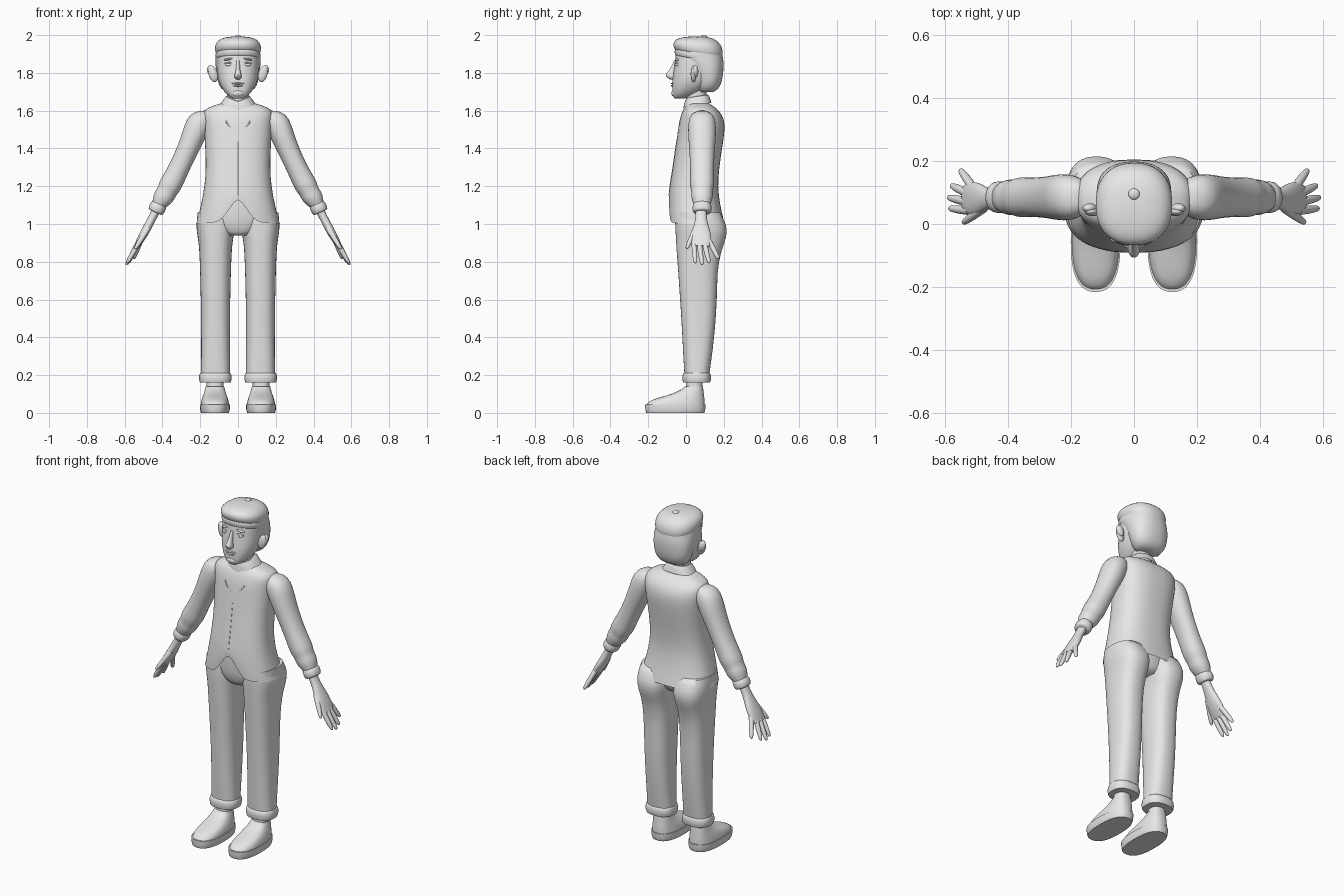
import bpy
import bmesh
from math import cos, sin, pi, copysign
from mathutils import Vector, Matrix

cube = bpy.data.objects.get("Cube")
if cube:
    bpy.data.objects.remove(cube, do_unlink=True)

grey = bpy.data.materials.new("plain grey")
grey.use_nodes = True
grey.diffuse_color = (0.8, 0.8, 0.8, 1)
grey.node_tree.nodes["Principled BSDF"].inputs["Base Color"].default_value = grey.diffuse_color


def finish(name, bm, pair=False, smooth_levels=1):
    """Turn a bmesh into a smooth shaded object, optionally mirrored to both sides."""
    bmesh.ops.recalc_face_normals(bm, faces=bm.faces)
    mesh = bpy.data.meshes.new(name)
    bm.to_mesh(mesh)
    bm.free()
    mesh.shade_smooth()
    mesh.set_sharp_from_angle(angle=1.1)
    mesh.materials.append(grey)
    obj = bpy.data.objects.new(name, mesh)
    bpy.context.collection.objects.link(obj)
    if pair:
        obj.modifiers.new("both sides", "MIRROR").use_mirror_merge = False
    if smooth_levels:
        subdivision = obj.modifiers.new("smooth", "SUBSURF")
        subdivision.levels = subdivision.render_levels = smooth_levels
    return obj


def oval(center, across, along, sides, power):
    """Superellipse ring; it starts at the -along side."""
    ring = []
    for i in range(sides):
        a = 2 * pi * i / sides
        u = copysign(abs(sin(a)) ** (2 / power), sin(a))
        v = -copysign(abs(cos(a)) ** (2 / power), cos(a))
        ring.append(center + across * u + along * v)
    return ring


def add_skin(bm, rings, capped=True):
    """Bridge rings with quads and close the ends with crisp caps."""
    crease = bm.edges.layers.float.get("crease_edge") or bm.edges.layers.float.new("crease_edge")
    loops = [[bm.verts.new(p) for p in ring] for ring in rings]
    n = len(loops[0])
    for low, high in zip(loops, loops[1:]):
        for i in range(n):
            j = (i + 1) % n
            bm.faces.new((low[i], low[j], high[j], high[i]))
    if capped:
        for loop in (loops[0], loops[-1]):
            for edge in bm.faces.new(loop).edges:
                edge[crease] = 1


def loft(name, rows, x=0, pair=False, capped=True, power=2.3, sides=24, shape=None):
    """Upright part; each row is height, half width, front, back."""
    bm = bmesh.new()
    rings = []
    for z, width, front, back in rows:
        center = Vector((x, (front + back) / 2, z))
        ring = oval(center, Vector((width, 0, 0)), Vector((0, (back - front) / 2, 0)), sides, power)
        rings.append([shape(p) for p in ring] if shape else ring)
    add_skin(bm, rings, capped)
    return finish(name, bm, pair)


def limb(name, rows, y=0.085):
    """Sloping arm part; each row is x, z, half thickness, half depth."""
    bm = bmesh.new()
    outward = Vector((0.9, 0, 0.42))
    add_skin(bm, [oval(Vector((x, y, z)), outward * thick, Vector((0, deep, 0)), 16, 2.2)
                  for x, z, thick, deep in rows])
    return finish(name, bm, True)


def ellipsoid(name, center, size, pair=False, turn=0):
    bm = bmesh.new()
    place = Matrix.Translation(center) @ Matrix.Rotation(turn, 4, "Y") @ Matrix.Diagonal((*size, 1))
    bmesh.ops.create_uvsphere(bm, u_segments=20, v_segments=12, radius=1, matrix=place)
    return finish(name, bm, pair, 0)


def seam(name, points, radius):
    curve = bpy.data.curves.new(name, "CURVE")
    curve.dimensions = "3D"
    curve.bevel_depth = radius
    curve.bevel_resolution = 2
    spline = curve.splines.new("POLY")
    spline.points.add(len(points) - 1)
    for point, place in zip(spline.points, points):
        point.co = (*place, 1)
    curve.materials.append(grey)
    bpy.context.collection.objects.link(bpy.data.objects.new(name, curve))


# Shoes, soles and ankles
loft("shoe_soles", [(0, .074, -.212, .098), (.015, .08, -.217, .104), (.045, .08, -.218, .105)],
     x=.122, pair=True, power=2.5)
loft("shoe_uppers", [(.04, .076, -.212, .1), (.062, .073, -.2, .1), (.08, .068, -.15, .098),
                     (.1, .06, -.075, .095), (.125, .052, -.02, .092), (.14, .049, -.008, .09)],
     x=.122, pair=True, power=2.5)
loft("ankles", [(.1, .045, .0, .088), (.15, .045, .0, .088), (.25, .045, .01, .09)], x=.122, pair=True)

# Trousers
loft("trouser_legs", [(.19, .078, -.008, .122), (.3, .076, -.015, .138), (.45, .077, -.022, .155),
                      (.6, .078, -.032, .165), (.75, .082, -.042, .166), (.85, .086, -.05, .185),
                      (.9, .09, -.053, .205), (.95, .099, -.056, .219), (1, .103, -.058, .215),
                      (1.06, .095, -.055, .18)], x=.119, pair=True, power=2.5)
loft("trouser_hems", [(.16, .082, -.016, .128), (.175, .087, -.02, .133), (.2, .087, -.02, .133),
                      (.212, .081, -.012, .126)], x=.12, pair=True, power=2.5)
loft("trouser_seat", [(.94, .07, -.035, .14), (.98, .17, -.06, .175), (1.08, .17, -.066, .165),
                      (1.18, .15, -.06, .15)])


# Jacket, cut away at the front of the hem
def cutaway(p):
    if p.y < 0 and p.z < 1.2:
        rise = max(0, 1 - abs(p.x) / .11) ** 1.4
        p.z += (.13 * rise + .02 * (1 - abs(p.x) / .22)) * (1.2 - p.z) / .2
    return p


loft("jacket_body", [(1, .222, -.09, .205), (1.04, .211, -.092, .195), (1.1, .196, -.091, .181),
                     (1.2, .176, -.086, .167), (1.3, .17, -.07, .176), (1.4, .173, -.056, .191),
                     (1.5, .18, -.042, .207), (1.56, .187, -.033, .202), (1.6, .185, -.018, .175),
                     (1.62, .15, -.005, .15), (1.637, .1, .01, .125), (1.645, .06, .02, .11)],
     capped=False, power=2.5, sides=48, shape=cutaway)
seam("jacket_front_seam", [(0, -.041, 1.48), (0, -.055, 1.4), (0, -.069, 1.3), (0, -.085, 1.2),
                           (0, -.09, 1.15)], .0025)
for side, label in ((1, "left"), (-1, "right")):
    seam(label + "_lapel_edge", [(side * .065, -.03, 1.545), (side * .045, -.035, 1.515),
                                 (0, -.042, 1.475)], .004)

# Sleeves with gathered folds, then cuffs
limb("sleeves", [(.16, 1.592, .02, .03), (.18, 1.577, .05, .06), (.207, 1.54, .07, .076),
                 (.238, 1.46, .064, .075), (.268, 1.39, .058, .068), (.31, 1.3, .056, .064),
                 (.34, 1.24, .06, .064), (.362, 1.2, .062, .066), (.376, 1.172, .053, .056),
                 (.392, 1.145, .058, .06), (.41, 1.115, .046, .05), (.42, 1.1, .038, .044)])
limb("cuffs", [(.412, 1.11, .036, .04), (.42, 1.1, .046, .052), (.434, 1.07, .046, .052),
               (.438, 1.062, .038, .044)])

# Hands with spread fingers
limb("palms", [(.425, 1.09, .024, .03), (.452, 1.035, .022, .029), (.473, .995, .023, .038),
               (.497, .95, .023, .054), (.52, .91, .02, .056), (.537, .88, .014, .046)], y=.08)
fingers = {
    "thumbs": ((.478, .05, .975), (.545, .003, .868)),
    "index_fingers": ((.522, .042, .905), (.588, .05, .792)),
    "middle_fingers": ((.528, .07, .9), (.592, .085, .783)),
    "ring_fingers": ((.528, .097, .9), (.582, .123, .793)),
    "little_fingers": ((.515, .12, .915), (.553, .173, .815)),
}
for name, (root, tip) in fingers.items():
    bm = bmesh.new()
    root, tip = Vector(root), Vector(tip)
    frame = (tip - root).to_track_quat("Z", "Y").to_matrix()
    add_skin(bm, [oval(root.lerp(tip, t), frame.col[0] * r, frame.col[1] * r, 10, 2)
                  for t, r in ((0, .015), (.5, .0145), (.85, .012), (.97, .008), (1, .002))])
    finish(name, bm, True)

# Neck and shirt collar, dipping at the front
loft("neck", [(1.58, .06, .0, .115), (1.65, .055, .0, .108), (1.74, .056, .0, .11)])


def collar_dip(p):
    p.z += (p.y - .06) * .15 - .018 * max(0, 1 - abs(p.x) / .05) * (p.y < 0.03)
    return p


loft("shirt_collar", [(1.63, .098, -.015, .135), (1.655, .08, -.012, .128), (1.68, .062, -.006, .118),
                      (1.675, .053, .004, .108)], capped=False, sides=32, shape=collar_dip)

# Head, hair and ears
loft("head", [(1.664, .025, -.058, -.01), (1.672, .045, -.068, .03), (1.695, .069, -.073, .07),
              (1.72, .086, -.073, .11), (1.755, .103, -.073, .145), (1.8, .11, -.067, .165),
              (1.85, .112, -.06, .175), (1.9, .112, -.055, .178), (1.94, .105, -.05, .17)], sides=32)
loft("hair", [(1.698, .06, .07, .14), (1.712, .088, .055, .172), (1.75, .108, .05, .19),
              (1.8, .116, .035, .198), (1.85, .12, .0, .2), (1.875, .12, -.04, .197),
              (1.91, .118, -.058, .19)], sides=32)
ellipsoid("ears", (.132, .04, 1.795), (.024, .015, .045), True, .25)
ellipsoid("ear_rims", (.14, .05, 1.808), (.022, .016, .034), True, .35)

# Face
loft("nose", [(1.765, .01, -.085, -.05), (1.775, .021, -.1, -.05), (1.787, .02, -.112, -.05),
              (1.805, .014, -.098, -.05), (1.83, .01, -.08, -.04), (1.865, .009, -.064, -.04)], sides=12)
ellipsoid("eyes", (.048, -.046, 1.843), (.02, .012, .009), True)
ellipsoid("eyelids", (.048, -.047, 1.853), (.023, .012, .004), True, .1)
ellipsoid("eyebrows", (.05, -.047, 1.873), (.026, .012, .006), True, .2)
ellipsoid("upper_lip", (0, -.067, 1.744), (.035, .012, .005))
ellipsoid("lower_lip", (0, -.068, 1.732), (.026, .012, .006))
ellipsoid("chin", (0, -.058, 1.692), (.034, .02, .02))


# Tilted cap with a rolled band and a button
def tilt(p):
    p.z -= (p.y - .06) * .17 * min(1, (2 - p.z) / .08)
    return p


loft("cap_band", [(1.872, .113, -.054, .186), (1.878, .119, -.06, .193), (1.9, .12, -.062, .194),
                  (1.908, .114, -.056, .188)], sides=32, shape=tilt)
loft("cap_crown", [(1.902, .114, -.056, .188), (1.912, .121, -.065, .195), (1.935, .124, -.069, .196),
                   (1.96, .117, -.062, .186), (1.98, .095, -.04, .16), (1.99, .06, .0, .125),
                   (1.993, .02, .04, .08)], sides=32, shape=tilt)
ellipsoid("cap_button", (0, .095, 1.99), (.018, .018, .01))
